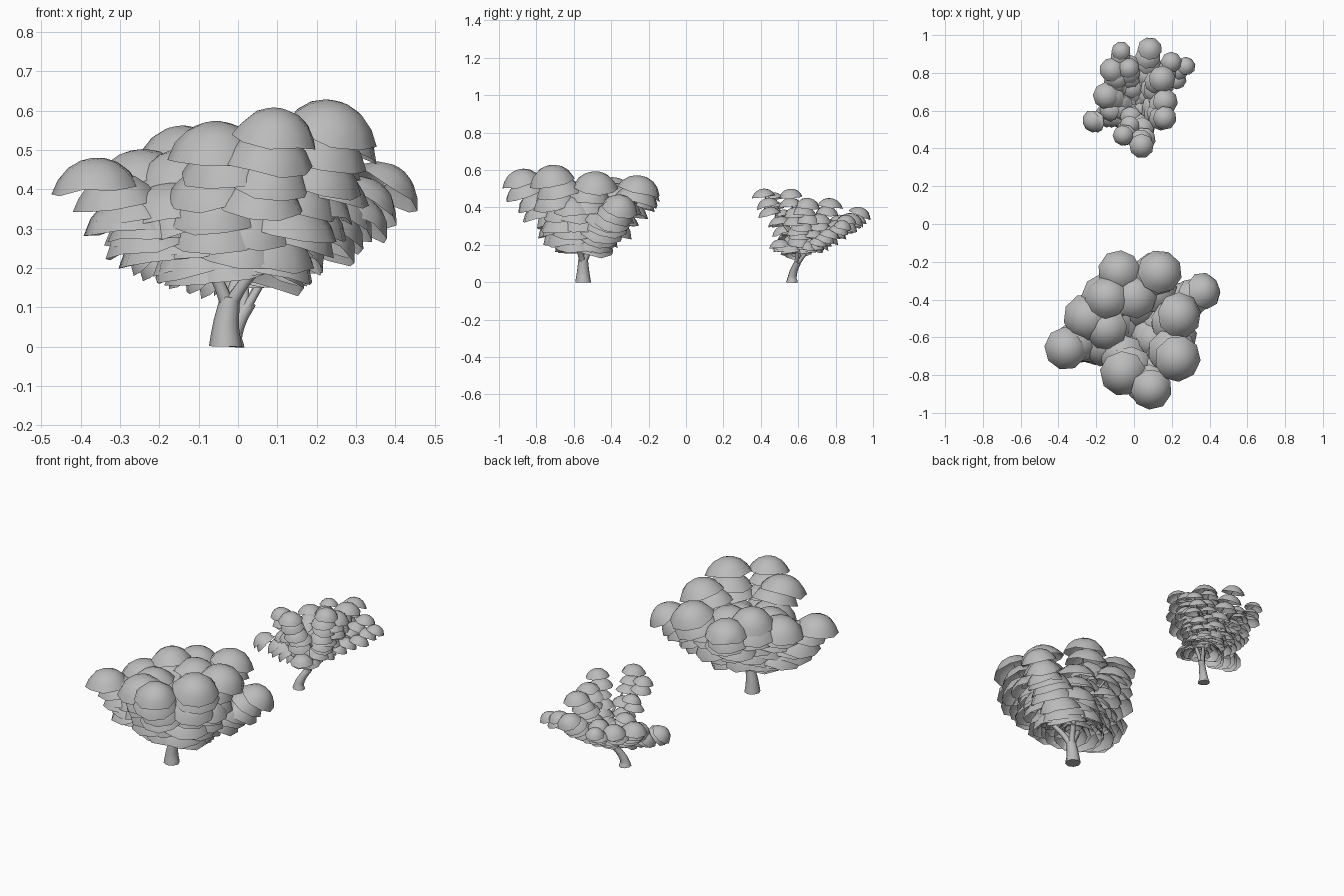
import bpy, bmesh, math, random
from mathutils import Vector, Matrix

random.seed(4)
cube = bpy.data.objects.get("Cube")
if cube:
    bpy.data.objects.remove(cube, do_unlink=True)

grey = bpy.data.materials.new("plain_grey")
grey.use_nodes = True
grey.diffuse_color = (0.5, 0.5, 0.5, 1)
grey.node_tree.nodes["Principled BSDF"].inputs["Base Color"].default_value = (0.5, 0.5, 0.5, 1)

# Leaf cap profile: (radius, height) as fractions of the cap size, rim to crown
CAP = [(1.0, 0.0), (0.82, 0.42), (0.56, 0.77), (0.27, 0.95)]
SIDES = 9


def smooth(ob, angle):
    bpy.ops.object.select_all(action='DESELECT')
    ob.select_set(True)
    bpy.context.view_layer.objects.active = ob
    bpy.ops.object.shade_smooth_by_angle(angle=math.radians(angle))


def add_mesh(name, mesh, angle):
    mesh.materials.clear()
    mesh.materials.append(grey)
    ob = bpy.data.objects.new(name, mesh)
    bpy.context.collection.objects.link(ob)
    smooth(ob, angle)


def add_cap(bm, crown, radius, height, outward, tilt):
    """Open umbrella-shaped leaf shell with its crown at the given point, leaning outward."""
    lean = Matrix.Rotation(math.radians(tilt + random.uniform(-5, 5)), 4,
                           Vector((-outward.y, outward.x, 0)).normalized())
    middle = crown - Vector((0, 0, height * 0.6))
    place = (Matrix.Translation(middle) @ lean
             @ Matrix.Rotation(random.uniform(0, math.tau), 4, 'Z'))
    rings = []
    for r, h in CAP:
        ring = []
        for i in range(SIDES):
            a = math.tau * i / SIDES
            drop = random.uniform(-0.15, 0.08) if h == 0 else 0
            p = Vector((r * radius * math.cos(a), r * radius * math.sin(a),
                        (h + drop - 0.4) * height))
            ring.append(bm.verts.new(place @ p))
        rings.append(ring)
    top = bm.verts.new(place @ Vector((0, 0, height * 0.6)))
    for i in range(SIDES):
        j = (i + 1) % SIDES
        for lo, hi in zip(rings, rings[1:]):
            bm.faces.new((lo[i], lo[j], hi[j], hi[i]))
        bm.faces.new((rings[-1][i], rings[-1][j], top))


def add_wood(name, paths):
    """Tapered tubes; each path is a list of (point, radius)."""
    cu = bpy.data.curves.new(name, 'CURVE')
    cu.dimensions = '3D'
    cu.bevel_depth = 1
    cu.bevel_resolution = 2
    cu.resolution_u = 4
    cu.use_fill_caps = True
    for path in paths:
        sp = cu.splines.new('BEZIER')
        sp.bezier_points.add(len(path) - 1)
        for bp, (co, r) in zip(sp.bezier_points, path):
            bp.co = co
            bp.radius = r
            bp.handle_left_type = bp.handle_right_type = 'AUTO'
    tmp = bpy.data.objects.new(name + "_guide", cu)
    bpy.context.collection.objects.link(tmp)
    deps = bpy.context.evaluated_depsgraph_get()
    mesh = bpy.data.meshes.new_from_object(tmp.evaluated_get(deps))
    bpy.data.objects.remove(tmp, do_unlink=True)
    add_mesh(name, mesh, 50)


def build_tree(prefix, trunk, heart, tips, size, height, steps, limbs):
    heart = Vector(heart)
    # Leaf caps stacked in chains from the heart out to each tip
    bm = bmesh.new()
    for x, y, z, scale, tilt in tips:
        tip = Vector((x, y, z))
        out = tip - heart
        for k in range(steps):
            t = 0.22 + 0.78 * k / (steps - 1)
            p = heart.lerp(tip, t)
            if k < steps - 1:
                p += Vector((random.uniform(-1, 1), random.uniform(-1, 1), 0)) * size * 0.25
                p += Vector((out.x, out.y, 0)) * 0.3 * t * (1 - t)
            add_cap(bm, p, size * scale * random.uniform(0.96, 1.08), height * scale, out, tilt)
    mesh = bpy.data.meshes.new(prefix + "_leaves")
    bm.to_mesh(mesh)
    bm.free()
    add_mesh(prefix + "_leaves", mesh, 40)

    # Trunk, main limbs, and a thin branch to each tip from the nearest limb
    trunk = [(Vector(p), r) for p, r in trunk]
    add_wood(prefix + "_trunk", [trunk])
    fork, r0 = trunk[-1]
    ends = [Vector(e) for e in limbs]
    add_wood(prefix + "_limbs",
             [[(trunk[-2][0], r0 * 0.75), (fork.lerp(e, 0.4), r0 * 0.6), (e, r0 * 0.45)] for e in ends])
    twigs = []
    for x, y, z, scale, tilt in tips:
        tip = Vector((x, y, z - height * 0.5))
        e = min(ends, key=lambda q: (q - tip).length)
        mid = e.lerp(tip, 0.5) + Vector((0, 0, -height * 0.2))
        twigs.append([(e, r0 * 0.45), (mid, r0 * 0.3), (tip, r0 * 0.12)])
    add_wood(prefix + "_branches", twigs)


# Large front tree: tips are (x, y, crown height, cap scale, outward tilt)
build_tree(
    "large_tree",
    [((-0.032, -0.55, 0), 0.042), ((-0.031, -0.55, 0.05), 0.034),
     ((-0.024, -0.55, 0.1), 0.028), ((-0.02, -0.55, 0.125), 0.025)],
    (0.0, -0.55, 0.225),
    [(0.095, -0.885, 0.605, 0.95, 18), (-0.06, -0.8, 0.57, 1.0, 15), (0.24, -0.72, 0.625, 1.05, 18),
     (-0.365, -0.66, 0.48, 0.97, 8), (0.385, -0.345, 0.46, 0.87, 32), (0.14, -0.245, 0.57, 0.97, 15),
     (-0.08, -0.245, 0.53, 0.9, 12), (-0.15, -0.38, 0.56, 1.0, 12), (0.0, -0.37, 0.53, 1.0, 12),
     (-0.16, -0.55, 0.5, 1.0, 12), (-0.26, -0.49, 0.5, 1.0, 12), (0.25, -0.48, 0.59, 1.0, 15),
     (0.23, -0.6, 0.46, 1.0, 15), (-0.17, -0.63, 0.42, 1.05, 10), (-0.27, -0.61, 0.39, 1.05, 10),
     (0.25, -0.42, 0.4, 1.0, 25), (0.11, -0.62, 0.44, 0.85, 12)],
    0.117, 0.082, 6,
    [(-0.12, -0.58, 0.27), (0.08, -0.6, 0.23), (0.03, -0.46, 0.25)])

# Small rear tree
build_tree(
    "small_tree",
    [((-0.015, 0.567, 0), 0.033), ((-0.013, 0.568, 0.025), 0.025),
     ((0.005, 0.58, 0.07), 0.02), ((0.03, 0.6, 0.11), 0.017)],
    (0.03, 0.61, 0.185),
    [(0.085, 0.935, 0.4, 0.95, 18), (-0.07, 0.92, 0.36, 0.75, 12), (-0.03, 0.83, 0.36, 0.85, 12),
     (-0.12, 0.82, 0.35, 0.95, 12), (0.28, 0.84, 0.33, 0.75, 20), (0.2, 0.86, 0.36, 0.8, 15),
     (0.15, 0.77, 0.45, 0.97, 10), (-0.15, 0.68, 0.32, 1.0, 12), (0.17, 0.65, 0.45, 0.95, 10),
     (0.165, 0.56, 0.5, 0.9, 10), (-0.235, 0.54, 0.26, 0.9, 42), (0.04, 0.41, 0.5, 0.9, 12),
     (-0.06, 0.465, 0.48, 0.8, 12), (-0.14, 0.6, 0.28, 0.9, 30), (0.05, 0.5, 0.23, 0.85, 10),
     (0.08, 0.69, 0.23, 0.8, 10)],
    0.068, 0.047, 6,
    [(0.0, 0.61, 0.2), (0.09, 0.59, 0.22), (0.07, 0.68, 0.2)])
